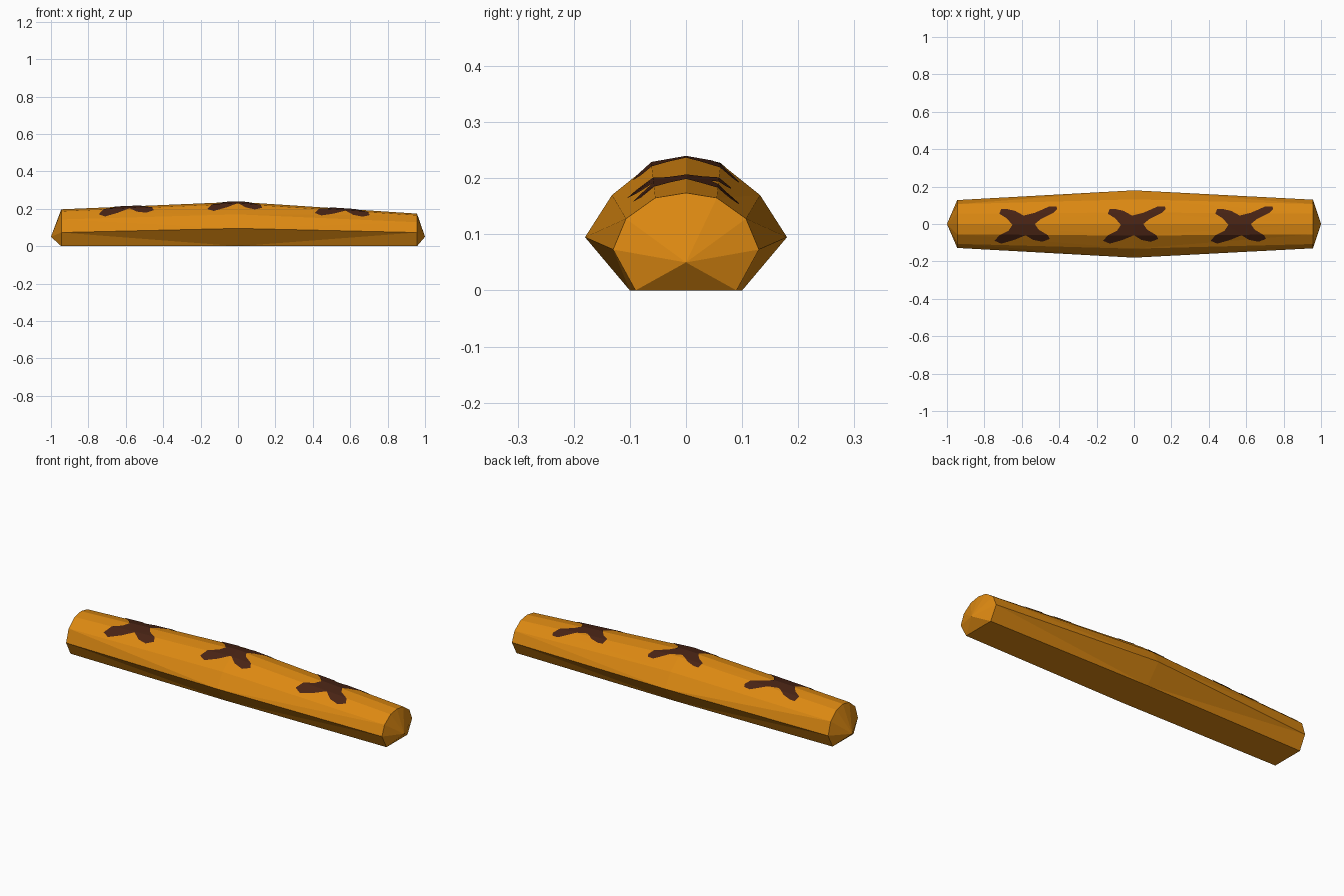
import bpy, bmesh
from mathutils import Vector
from mathutils.bvhtree import BVHTree

if "Cube" in bpy.data.objects:
    bpy.data.objects.remove(bpy.data.objects["Cube"])


def material(name, rgb):
    m = bpy.data.materials.new(name)
    m.diffuse_color = (*rgb, 1)
    m.use_nodes = True
    m.node_tree.nodes["Principled BSDF"].inputs["Base Color"].default_value = m.diffuse_color
    return m


def add_object(name, bm, mat):
    me = bpy.data.meshes.new(name)
    bm.to_mesh(me)
    me.materials.append(mat)
    ob = bpy.data.objects.new(name, me)
    bpy.context.collection.objects.link(ob)


crust = material("golden crust", (0.72, 0.25, 0.006))
scorch = material("dark scorch", (0.065, 0.017, 0.007))

# Half cross-sections (y, z) from the flat base up to the ridge
sections = [
    (-0.945, [(0.09, 0), (0.128, 0.073), (0.106, 0.143), (0.055, 0.186), (0, 0.197)]),
    (0.0, [(0.10, 0), (0.18, 0.095), (0.132, 0.17), (0.062, 0.226), (0, 0.237)]),
    (0.957, [(0.09, 0), (0.13, 0.073), (0.107, 0.128), (0.055, 0.165), (0, 0.174)]),
]

# Loaf: bridged sections with a pointed fan at each end
bm = bmesh.new()
rings = []
for x, half in sections:
    outline = half + [(-y, z) for y, z in half[-2::-1]]
    rings.append([bm.verts.new((x, y, z)) for y, z in outline])
n = len(rings[0])
for a, b in zip(rings, rings[1:]):
    for i in range(n):
        j = (i + 1) % n
        bm.faces.new((a[i], a[j], b[j], b[i]))
for ring, x in ((rings[0], -1), (rings[-1], 1)):
    tip = bm.verts.new((x, 0, 0.05))
    for i in range(n):
        bm.faces.new((ring[i], ring[(i + 1) % n], tip))
bmesh.ops.triangulate(bm, faces=bm.faces[:])
bmesh.ops.recalc_face_normals(bm, faces=bm.faces[:])
surface = BVHTree.FromBMesh(bm)
add_object("loaf", bm, crust)

# Scorch mark outline seen from above, relative to its centre
mark = [(-0.14, 0.055), (-0.13, 0.08), (-0.10, 0.08), (-0.055, 0.07), (-0.01, 0.045),
        (0.05, 0.06), (0.13, 0.095), (0.165, 0.093), (0.17, 0.08), (0.15, 0.06),
        (0.08, 0.025), (0.05, 0.0), (0.07, -0.03), (0.12, -0.06), (0.13, -0.08),
        (0.09, -0.095), (0.04, -0.085), (0, -0.06), (-0.06, -0.085), (-0.13, -0.105),
        (-0.165, -0.09), (-0.14, -0.06), (-0.09, -0.035), (-0.07, -0.005), (-0.10, 0.03)]


def cut(bm, co, no):
    bmesh.ops.bisect_plane(bm, geom=bm.verts[:] + bm.edges[:] + bm.faces[:],
                           plane_co=co, plane_no=no, dist=1e-5)


# Scorch marks: cut along the crust facets, then draped on the loaf
for name, cx in (("left", -0.58), ("middle", 0.0), ("right", 0.575)):
    bm = bmesh.new()
    bm.faces.new([bm.verts.new((cx + x, y, 0)) for x, y in mark])
    bmesh.ops.triangulate(bm, faces=bm.faces[:])
    for i in range(-4, 5):
        cut(bm, (cx + i * 0.04, 0, 0), (1, 0, 0))
    for a, b in zip(sections, sections[1:]):
        if name == "left" and a[0] == 0 or name == "right" and a[0] < 0:
            continue
        for k in (2, 3, 4):
            for s in (-1, 1):
                dy = s * (b[1][k][0] - a[1][k][0])
                cut(bm, (a[0], s * a[1][k][0], 0), (-dy, b[0] - a[0], 0))
    for v in bm.verts:
        hit = surface.ray_cast(Vector((v.co.x, v.co.y, 1)), Vector((0, 0, -1)))
        if hit[0]:
            v.co = hit[0] + Vector((0, 0, 0.003))
    bmesh.ops.recalc_face_normals(bm, faces=bm.faces[:])
    if sum(f.normal.z for f in bm.faces) < 0:
        bmesh.ops.reverse_faces(bm, faces=bm.faces[:])
    add_object("scorch_mark_" + name, bm, scorch)
